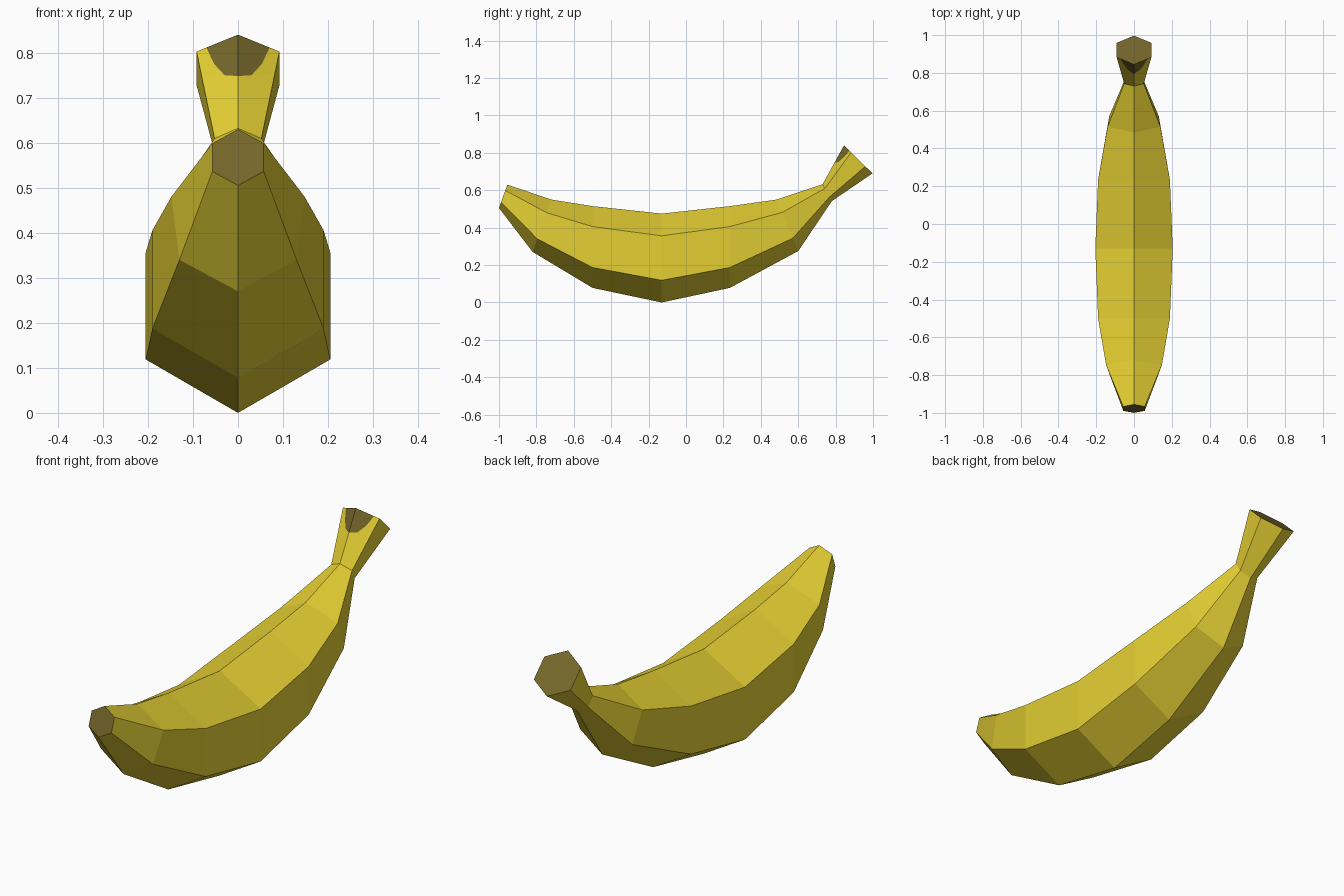
import bpy, bmesh
from mathutils import Vector

if "Cube" in bpy.data.objects:
    bpy.data.objects.remove(bpy.data.objects["Cube"])


def material(name, rgb):
    m = bpy.data.materials.new(name)
    m.diffuse_color = (*rgb, 1)
    m.use_nodes = True
    m.node_tree.nodes["Principled BSDF"].inputs["Base Color"].default_value = m.diffuse_color
    return m


# Hexagonal sections along the fruit:
# top (y, z), bottom (y, z), half width at upper corners, at lower corners
sections = [
    ((-0.955, 0.63), (-1.0, 0.505), 0.057, 0.057),
    ((-0.72, 0.55), (-0.82, 0.27), 0.148, 0.130),
    ((-0.50, 0.515), (-0.50, 0.078), 0.190, 0.190),
    ((-0.13, 0.475), (-0.13, 0.0), 0.205, 0.205),
    ((0.235, 0.515), (0.235, 0.078), 0.190, 0.190),
    ((0.485, 0.55), (0.60, 0.275), 0.140, 0.131),
    ((0.73, 0.632), (0.78, 0.542), 0.052, 0.048),
    ((0.845, 0.84), (0.997, 0.69), 0.092, 0.092),
]

bm = bmesh.new()
rings = []
for top, bottom, w_up, w_low in sections:
    t, b = Vector((0, *top)), Vector((0, *bottom))
    corners = [(0, 0), (w_up, .25), (w_low, .75), (0, 1), (-w_low, .75), (-w_up, .25)]
    rings.append([bm.verts.new(t.lerp(b, f) + Vector((x, 0, 0))) for x, f in corners])

# Skin
inner_stem = []
for i, (r, s) in enumerate(zip(rings, rings[1:])):
    for k in range(6):
        n = (k + 1) % 6
        f = bm.faces.new((r[k], r[n], s[n], s[k]))
        if i == len(rings) - 2 and k in (0, 5):
            inner_stem.append(f)

# Brown cut ends
for ring in (rings[0], rings[-1]):
    bm.faces.new(ring).material_index = 1

# Brown rounded patch on the inner side of the stem, cut by planes seen from the front
arc = [(0.0, 0.748), (0.03, 0.75), (0.053, 0.775), (0.072, 0.815)]
planes = []
for (x0, z0), (x1, z1) in zip(arc, arc[1:]):
    for side in (1, -1):
        planes.append((Vector((side * x0, 0, z0)),
                       Vector((-side * (z1 - z0), 0, x1 - x0)).normalized()))
patch = inner_stem
for co, no in planes:
    geom = patch + list({e for f in patch for e in f.edges}) + list({v for f in patch for v in f.verts})
    res = bmesh.ops.bisect_plane(bm, geom=geom, dist=1e-5, plane_co=co, plane_no=no)
    patch = [g for g in res["geom"] if isinstance(g, bmesh.types.BMFace)
             and (g.calc_center_median() - co).dot(no) > 0]
for f in patch:
    f.material_index = 1

bmesh.ops.recalc_face_normals(bm, faces=bm.faces)
mesh = bpy.data.meshes.new("banana")
bm.to_mesh(mesh)
bm.free()
mesh.materials.append(material("banana yellow", (0.776, 0.624, 0.033)))
mesh.materials.append(material("stem brown", (0.175, 0.132, 0.023)))
bpy.context.collection.objects.link(bpy.data.objects.new("banana", mesh))
